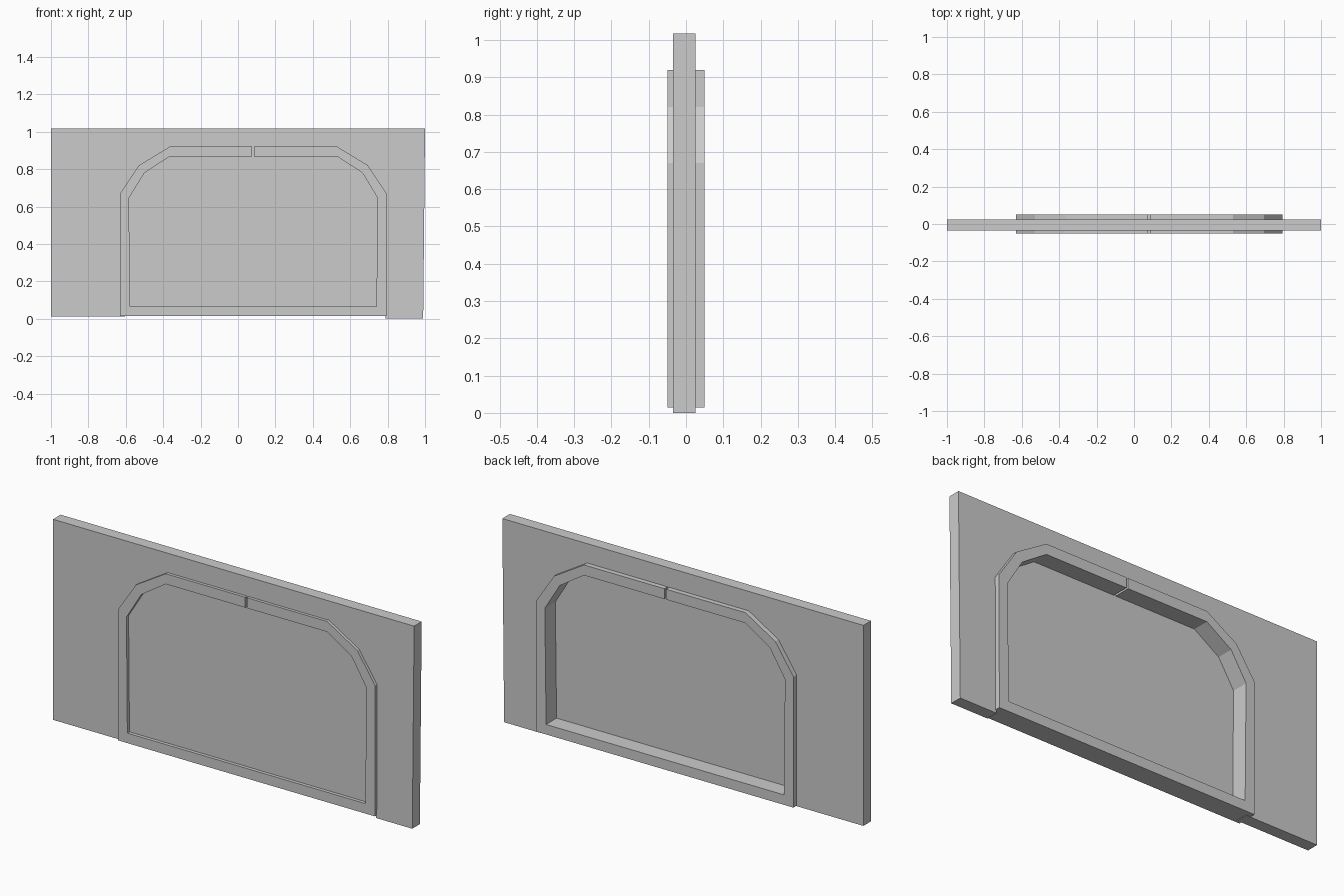
import bpy, bmesh

if "Cube" in bpy.data.objects:
    bpy.data.objects.remove(bpy.data.objects["Cube"])


def prism(name, profile, y0, y1):
    """Extrude a closed (x, z) profile from y0 to y1."""
    bm = bmesh.new()
    face = bm.faces.new([bm.verts.new((x, y0, z)) for x, z in profile])
    if y1 != y0:
        ext = bmesh.ops.extrude_face_region(bm, geom=[face])
        for v in ext["geom"]:
            if isinstance(v, bmesh.types.BMVert):
                v.co.y = y1
        bmesh.ops.recalc_face_normals(bm, faces=bm.faces)
    mesh = bpy.data.meshes.new(name)
    bm.to_mesh(mesh)
    bm.free()
    obj = bpy.data.objects.new(name, mesh)
    bpy.context.collection.objects.link(obj)
    return obj


# Window outlines, running clockwise from the right of the seam to its left
GAP = (0.075, 0.085)
outer = [(GAP[1], 0.92), (0.53, 0.92), (0.695, 0.82), (0.795, 0.67), (0.793, 0.015),
         (-0.63, 0.015), (-0.63, 0.67), (-0.53, 0.82), (-0.365, 0.92), (GAP[0], 0.92)]
inner = [(GAP[1], 0.868), (0.53, 0.868), (0.665, 0.78), (0.747, 0.645), (0.74, 0.065),
         (-0.578, 0.065), (-0.583, 0.645), (-0.5, 0.78), (-0.365, 0.868), (GAP[0], 0.868)]

# Raised frame, split by a narrow seam in the top bar
prism("window_frame", outer + inner[::-1], -0.05, 0.05)

# Wall around the window, its opening edge buried inside the frame
opening = [((a[0] + b[0]) / 2, (a[1] + b[1]) / 2) for a, b in zip(outer, inner)]
arch = opening[1:4] + opening[6:9]
wall = [(-1, 0.013), (-1, 1.017), (1, 1.017), (0.99, 0), (0.788, 0), (0.788, 0.03)]
wall += [(0.77, 0.03)] + arch[2::-1] + arch[:2:-1] + [(-0.605, 0.013)]
prism("wall", wall, -0.035, 0.025)

# Thin pane set near the front of the frame
prism("window_pane", opening[1:-1], -0.033, -0.033)
